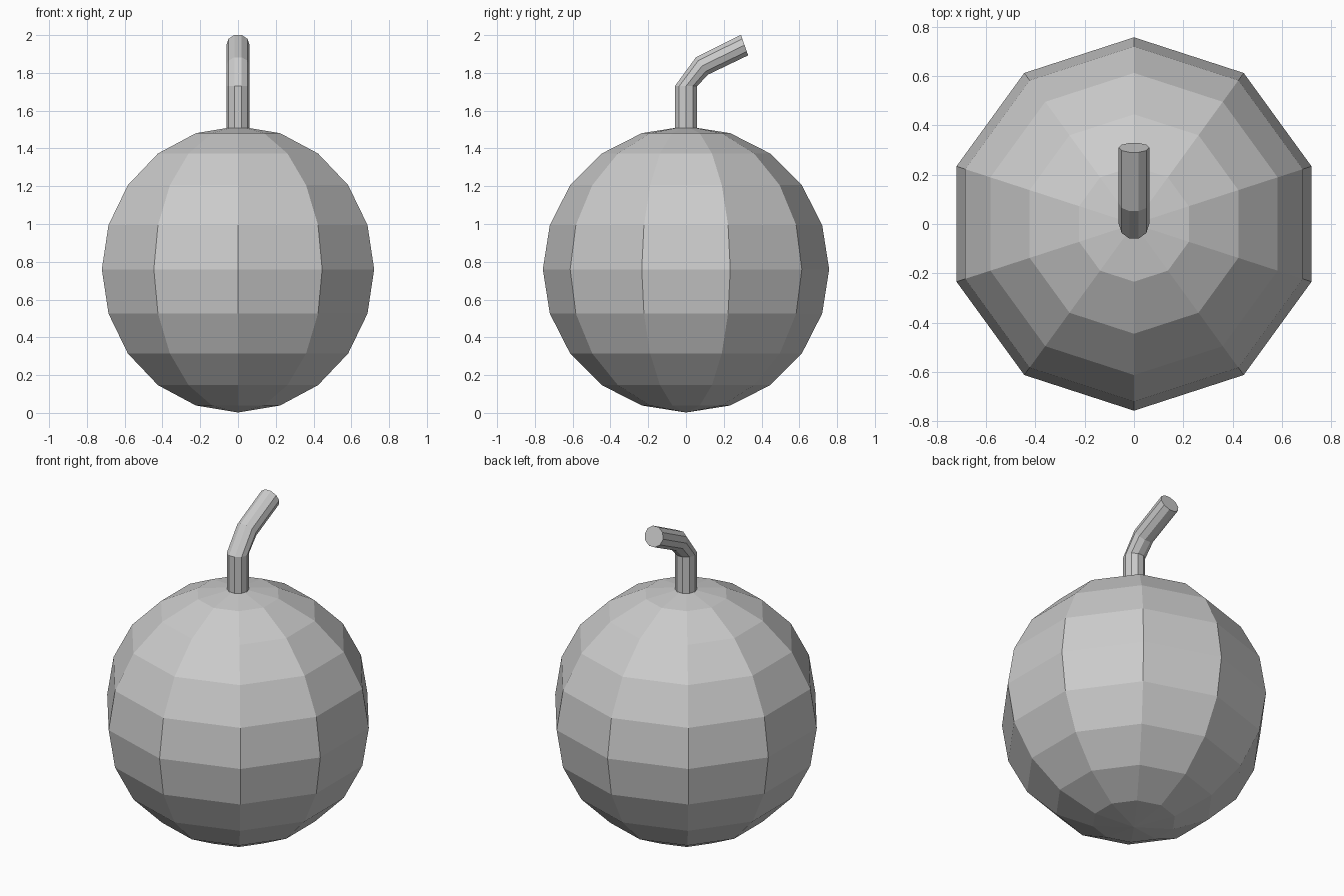
import bpy, bmesh, math

if "Cube" in bpy.data.objects:
    bpy.data.objects.remove(bpy.data.objects["Cube"])

# Round body: low-poly ball
bpy.ops.mesh.primitive_uv_sphere_add(segments=10, ring_count=10, radius=0.758, location=(0, 0, 0.76))
body = bpy.context.object
body.name = "round_body"

# Bent stem: ten-sided rings along a path, each (centre y, centre z, ring axis y, ring axis z)
RADIUS, SIDES = 0.062, 10
path = [
    (0.0, 1.49, 0.062, 0.0),
    (0.0, 1.73, 0.062, 0.0),
    (0.085, 1.837, 0.034, -0.048),
    (0.31, 1.947, 0.020, -0.057),
]
bm = bmesh.new()
rings = []
for cy, cz, vy, vz in path:
    ring = []
    for i in range(SIDES):
        a = 2 * math.pi * i / SIDES
        c, s = math.cos(a), math.sin(a)
        ring.append(bm.verts.new((RADIUS * c, cy + vy * s, cz + vz * s)))
    rings.append(ring)
for lower, upper in zip(rings, rings[1:]):
    for i in range(SIDES):
        j = (i + 1) % SIDES
        bm.faces.new((lower[i], lower[j], upper[j], upper[i]))
bm.faces.new(rings[0][::-1])
bm.faces.new(rings[-1])
bmesh.ops.recalc_face_normals(bm, faces=bm.faces)
mesh = bpy.data.meshes.new("bent_stem")
bm.to_mesh(mesh)
bm.free()
stem = bpy.data.objects.new("bent_stem", mesh)
bpy.context.collection.objects.link(stem)
